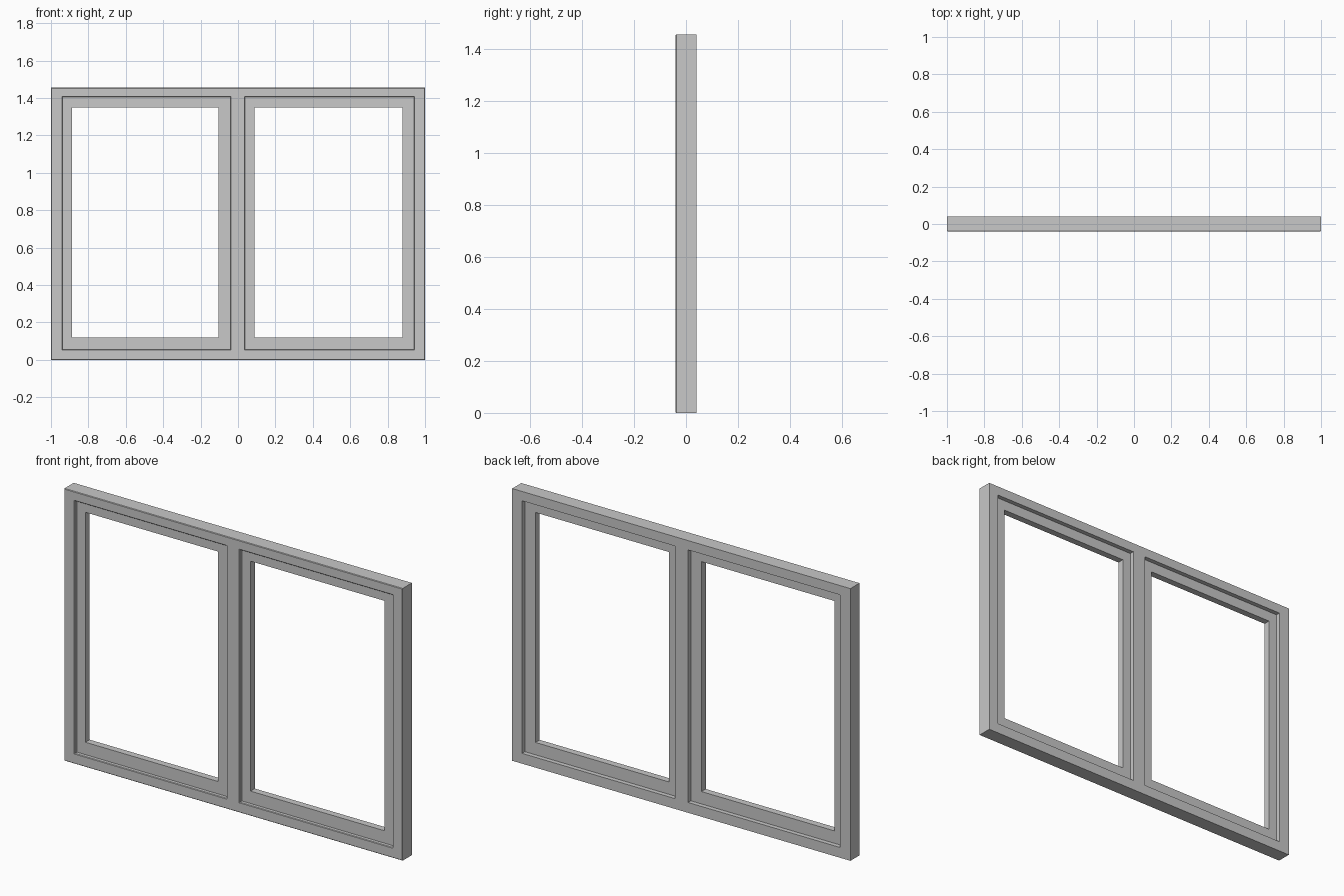
import bpy
import bmesh

if "Cube" in bpy.data.objects:
    bpy.data.objects.remove(bpy.data.objects["Cube"], do_unlink=True)

grey = bpy.data.materials.new("light_grey")
grey.use_nodes = True
colour = (0.58, 0.58, 0.58, 1)
grey.diffuse_color = colour
grey.node_tree.nodes["Principled BSDF"].inputs["Base Color"].default_value = colour


def panel(name, outer, holes, y_front, y_back, front_bevel=0):
    """Flat panel with rectangular holes; rectangles are (x0, x1, z0, z1)."""
    xs = sorted({x for r in [outer] + holes for x in r[:2]})
    zs = sorted({z for r in [outer] + holes for z in r[2:]})
    bm = bmesh.new()
    grid = {(x, z): bm.verts.new((x, y_front, z)) for x in xs for z in zs}
    for x0, x1 in zip(xs, xs[1:]):
        for z0, z1 in zip(zs, zs[1:]):
            cx, cz = (x0 + x1) / 2, (z0 + z1) / 2
            if not any(a < cx < b and c < cz < d for a, b, c, d in holes):
                bm.faces.new([grid[p] for p in ((x0, z0), (x1, z0), (x1, z1), (x0, z1))])

    # Give the panel its depth
    front = bm.faces[:]
    result = bmesh.ops.extrude_face_region(bm, geom=front, use_keep_orig=True)
    moved = [v for v in result["geom"] if isinstance(v, bmesh.types.BMVert)]
    bmesh.ops.translate(bm, verts=moved, vec=(0, y_back - y_front, 0))
    bmesh.ops.recalc_face_normals(bm, faces=bm.faces)

    # Soften the front edges, then merge the coplanar cells
    if front_bevel:
        edges = [e for e in bm.edges
                 if all(abs(v.co.y - y_front) < 1e-5 for v in e.verts)
                 and e.calc_face_angle(0) > 1]
        bmesh.ops.bevel(bm, geom=edges, offset=front_bevel, segments=1,
                        affect='EDGES', profile=0.5)
    bmesh.ops.dissolve_limit(bm, angle_limit=0.01, verts=bm.verts, edges=bm.edges)

    mesh = bpy.data.meshes.new(name)
    bm.to_mesh(mesh)
    bm.free()
    mesh.materials.append(grey)
    obj = bpy.data.objects.new(name, mesh)
    bpy.context.collection.objects.link(obj)


# Outer frame with a central mullion
openings = {"right": (-0.938, -0.04, 0.055, 1.405),
            "left": (0.038, 0.942, 0.055, 1.405)}
panel("outer_frame", (-1, 1, 0, 1.455), list(openings.values()), -0.04, 0.04, 0.003)

# One recessed sash in each opening
for side, (x0, x1, z0, z1) in openings.items():
    glass_hole = (x0 + 0.05, x1 - 0.063, z0 + 0.066, z1 - 0.055)
    panel(side + "_sash", (x0, x1, z0, z1), [glass_hole], -0.02, 0.016)
